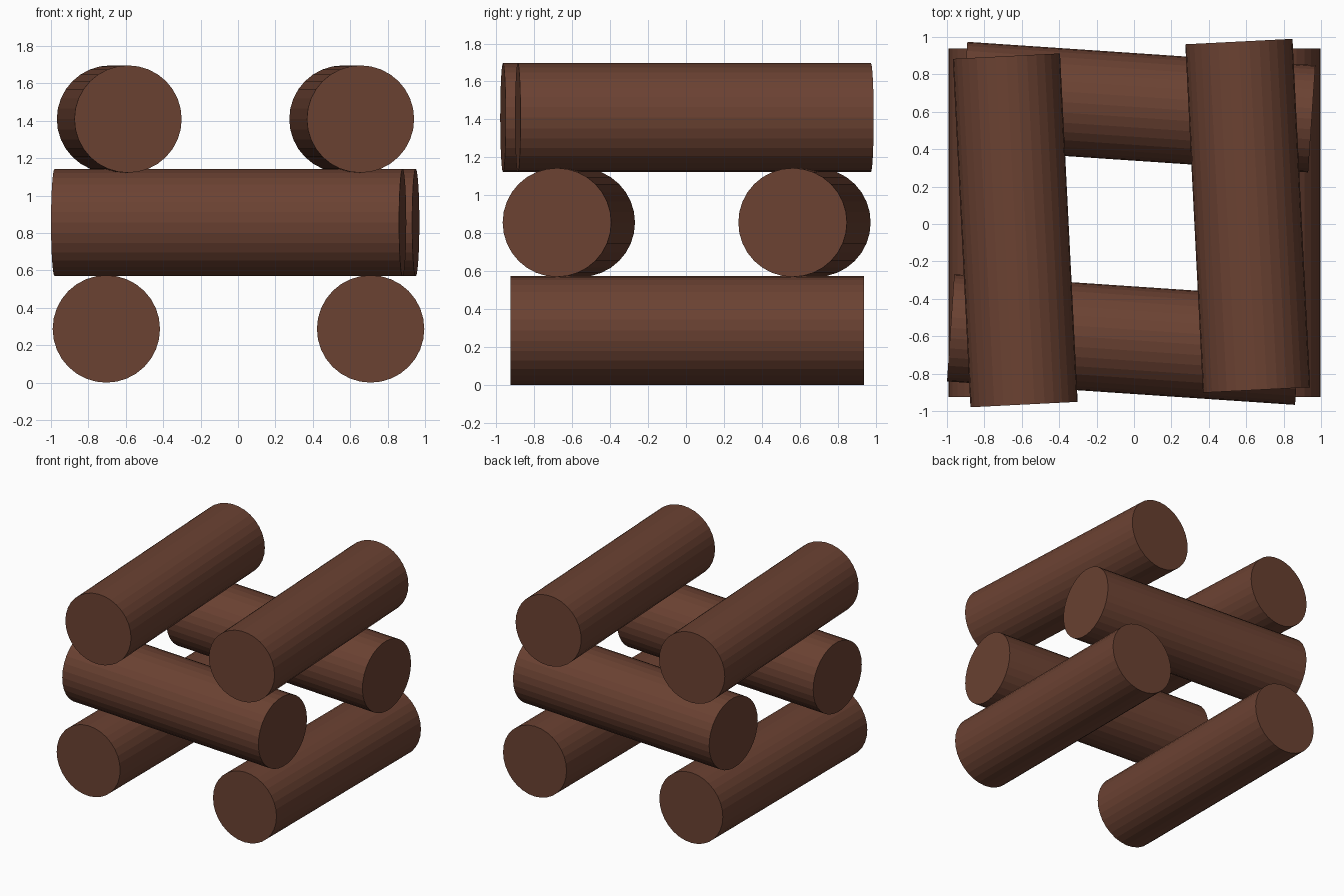
import bpy
import math

if "Cube" in bpy.data.objects:
    bpy.data.objects.remove(bpy.data.objects["Cube"])

RADIUS = 0.287
LENGTH = 1.865

bark = bpy.data.materials.new("dark_brown_wood")
bark.diffuse_color = (0.147, 0.054, 0.032, 1)
bark.use_nodes = True
bark.node_tree.nodes["Principled BSDF"].inputs["Base Color"].default_value = bark.diffuse_color


def log(name, x, y, z, heading):
    """Horizontal faceted log; heading is the angle of its axis from +x in degrees."""
    bpy.ops.mesh.primitive_cylinder_add(
        vertices=32, radius=RADIUS, depth=LENGTH, location=(x, y, z),
        rotation=(0, math.pi / 2, math.radians(heading)))
    ob = bpy.context.object
    ob.name = name
    ob.data.materials.append(bark)


# Three crossed layers: (layer name, centre height, heading, two log centres)
layers = [
    ("bottom_log", 0.287, 90, [(-0.704, 0.007), (0.709, 0.007)]),
    ("middle_log", 0.856, -3.85, [(-0.05, -0.618), (0.02, 0.625)]),
    ("top_log", 1.409, 92.9, [(-0.635, -0.034), (0.608, 0.044)]),
]
for name, z, heading, centres in layers:
    for i, (x, y) in enumerate(centres, 1):
        log(f"{name}_{i}", x, y, z, heading)
